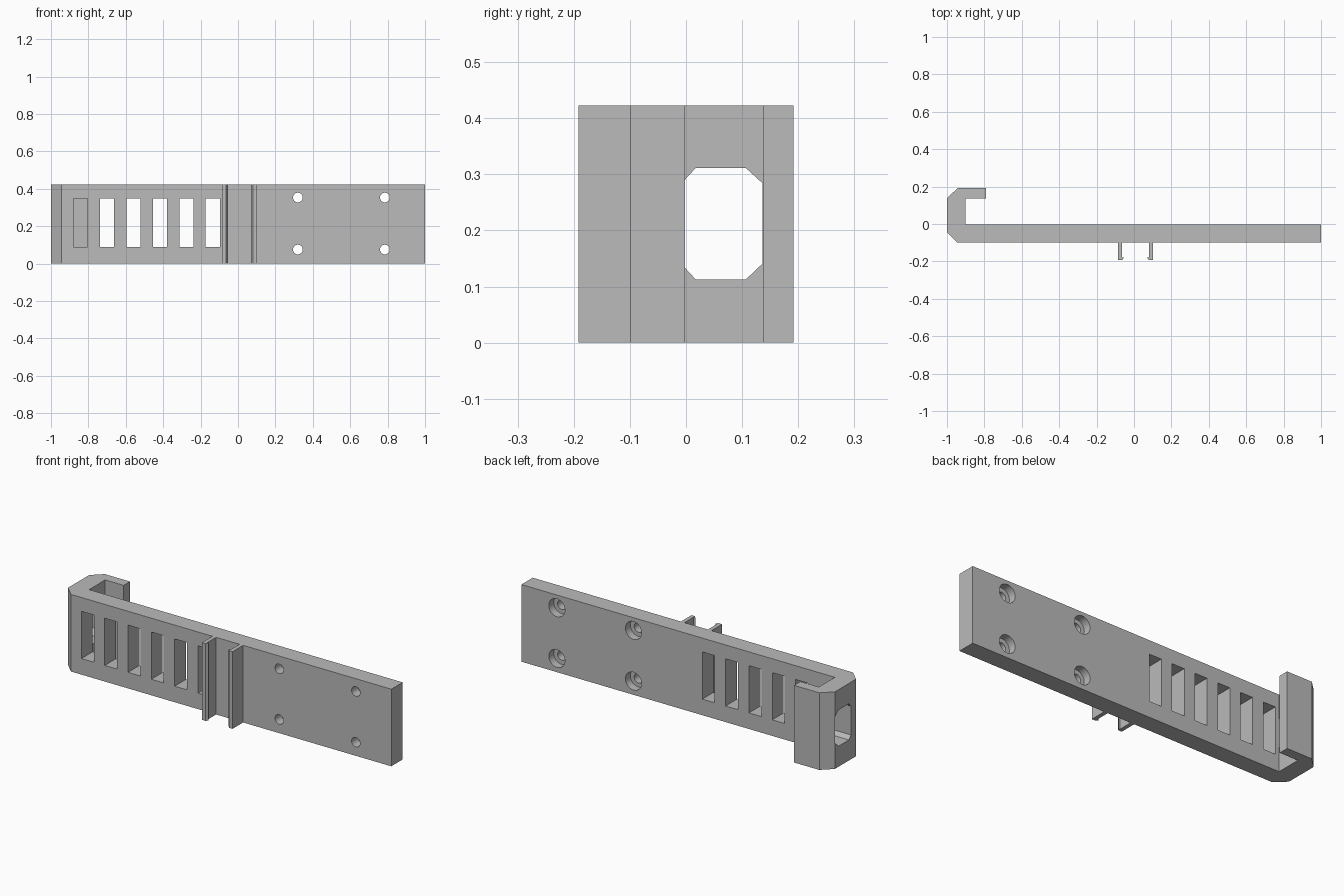
import bpy
import bmesh
from math import cos, sin, pi

old = bpy.data.objects.get("Cube")
if old:
    bpy.data.objects.remove(old, do_unlink=True)

HEIGHT = 0.423
FRONT, BACK = -0.1, -0.002

grey = bpy.data.materials.new("plain grey")
grey.use_nodes = True
colour = (0.5, 0.495, 0.495, 1)
grey.diffuse_color = colour
grey.node_tree.nodes["Principled BSDF"].inputs["Base Color"].default_value = colour


def prism(name, points, direction):
    """Extrude a closed 3D outline along a direction."""
    bm = bmesh.new()
    face = bm.faces.new([bm.verts.new(p) for p in points])
    top = bmesh.ops.extrude_face_region(bm, geom=[face])["geom"]
    verts = [v for v in top if isinstance(v, bmesh.types.BMVert)]
    bmesh.ops.translate(bm, verts=verts, vec=direction)
    bmesh.ops.recalc_face_normals(bm, faces=bm.faces)
    mesh = bpy.data.meshes.new(name)
    bm.to_mesh(mesh)
    bm.free()
    mesh.materials.append(grey)
    obj = bpy.data.objects.new(name, mesh)
    bpy.context.collection.objects.link(obj)
    return obj


def upright(name, outline):
    return prism(name, [(x, y, 0) for x, y in outline], (0, 0, HEIGHT))


def cut(target, cutter):
    """Subtract a cutter, bake the result and remove the cutter."""
    cutter.hide_render = True
    bpy.context.view_layer.objects.active = target
    mod = target.modifiers.new("cut", "BOOLEAN")
    mod.operation = "DIFFERENCE"
    mod.solver = "EXACT"
    mod.object = cutter
    bpy.ops.object.modifier_apply(modifier=mod.name)
    bpy.data.objects.remove(cutter, do_unlink=True)


def cylinder(x, z, radius, y0, y1):
    ring = [2 * pi * i / 32 for i in range(32)]
    points = [(x + radius * cos(a), y0, z + radius * sin(a)) for a in ring]
    return prism("hole_cutter", points, (0, y1 - y0, 0))


# Plate with the hooked end
bracket = upright("hooked_plate", [
    (1, FRONT), (1, BACK), (-0.902, BACK), (-0.902, 0.137), (-0.79, 0.137),
    (-0.79, 0.192), (-0.943, 0.192), (-1, 0.138), (-1, -0.045), (-0.943, FRONT)])

# Row of slots
for i in range(6):
    x = -0.88 + 0.1415 * i
    cut(bracket, prism("slot_cutter", [
        (x, -0.2, 0.088), (x + 0.075, -0.2, 0.088),
        (x + 0.075, -0.2, 0.347), (x, -0.2, 0.347)], (0, 0.25, 0)))

# Screw holes, counterbored from the back
for x in (0.32, 0.785):
    for z in (0.075, 0.353):
        cut(bracket, cylinder(x, z, 0.026, -0.2, 0.1))
        cut(bracket, cylinder(x, z, 0.049, -0.045, 0.1))

# Chamfered opening through the hook wall
opening = [(-0.0015, 0.133), (0.017, 0.113), (0.107, 0.113), (0.1365, 0.141),
           (0.1365, 0.284), (0.107, 0.311), (0.017, 0.311), (-0.0015, 0.291)]
cut(bracket, prism("opening_cutter", [(-1.1, y, z) for y, z in opening], (0.25, 0, 0)))

# Pair of barbed clips on the front, mirrored about their middle
clip = [(0.093, -0.098), (0.071, -0.098), (0.071, -0.179), (0.061, -0.179),
        (0.071, -0.192), (0.093, -0.192)]
for name, side in (("left_clip", 1), ("right_clip", -1)):
    upright(name, [(0.008 + side * x, y) for x, y in clip])

# Smooth hole walls, sharp corners
bpy.ops.object.select_all(action="DESELECT")
bracket.select_set(True)
bpy.context.view_layer.objects.active = bracket
bpy.ops.object.shade_smooth_by_angle(angle=pi / 6)
